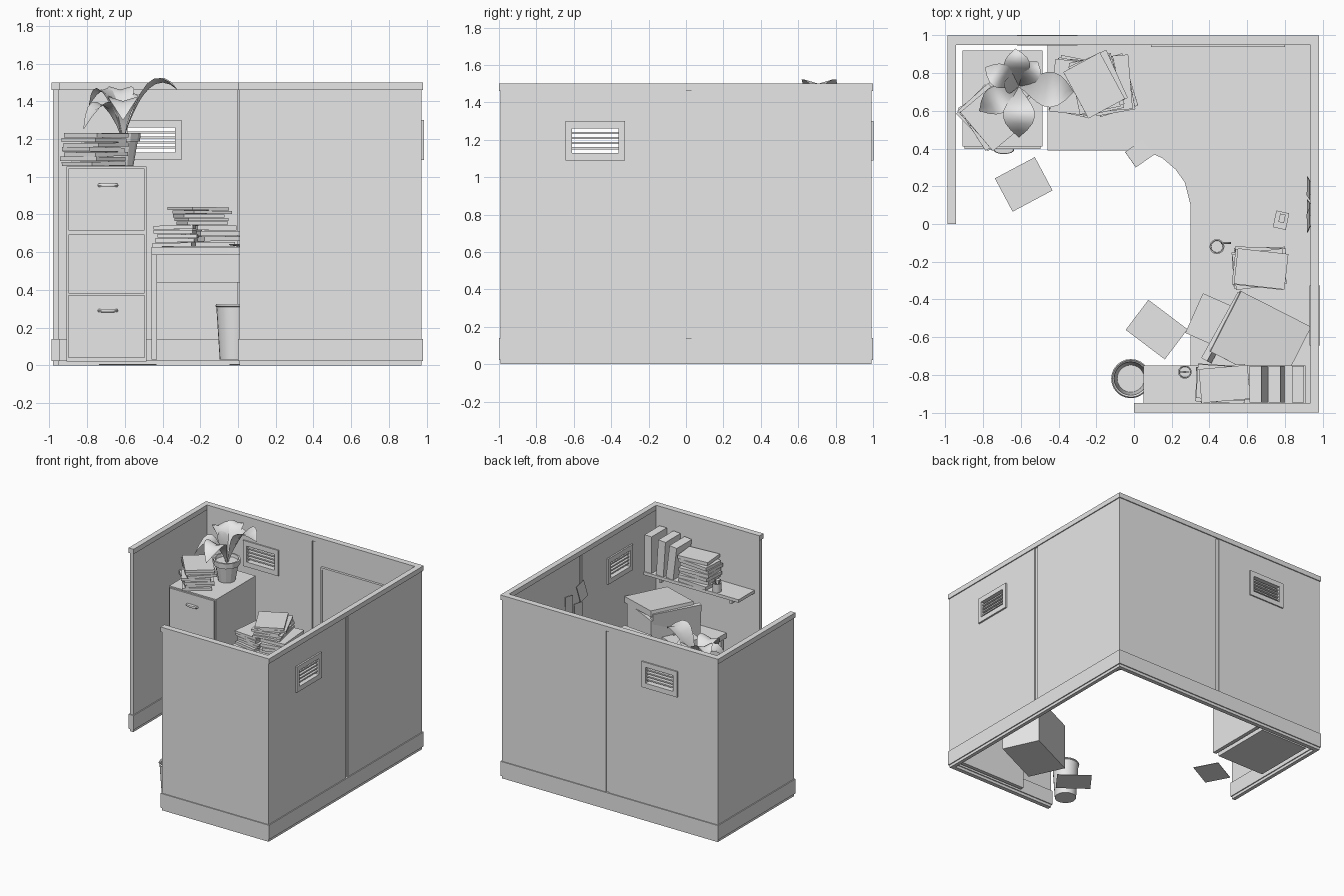
import bpy, bmesh, math, random
from mathutils import Vector, Matrix

random.seed(4)
if "Cube" in bpy.data.objects:
    bpy.data.objects.remove(bpy.data.objects["Cube"])

grey = bpy.data.materials.new("plain grey")
grey.use_nodes = True
grey.diffuse_color = (0.8, 0.8, 0.8, 1)
grey.node_tree.nodes["Principled BSDF"].inputs["Base Color"].default_value = (0.8, 0.8, 0.8, 1)


def finish(name, bm, smooth=False):
    bmesh.ops.recalc_face_normals(bm, faces=bm.faces)
    mesh = bpy.data.meshes.new(name)
    bm.to_mesh(mesh)
    bm.free()
    mesh.materials.append(grey)
    obj = bpy.data.objects.new(name, mesh)
    bpy.context.collection.objects.link(obj)
    if smooth:
        bpy.ops.object.select_all(action='DESELECT')
        obj.select_set(True)
        bpy.context.view_layer.objects.active = obj
        bpy.ops.object.shade_smooth_by_angle(angle=math.radians(40))
    return obj


def block(name, centre, size, turn=0, lean=0, roll=0):
    bm = bmesh.new()
    rot = (Matrix.Rotation(math.radians(turn), 4, 'Z') @ Matrix.Rotation(math.radians(lean), 4, 'Y')
           @ Matrix.Rotation(math.radians(roll), 4, 'X'))
    bmesh.ops.create_cube(bm, size=1, matrix=Matrix.Translation(centre) @ rot @ Matrix.Diagonal((*size, 1)))
    return finish(name, bm)


def span(name, x0, x1, y0, y1, z0, z1):
    return block(name, ((x0 + x1) / 2, (y0 + y1) / 2, (z0 + z1) / 2), (x1 - x0, y1 - y0, z1 - z0))


def lathe(name, profile, centre, steps=20, smooth=True):
    bm = bmesh.new()
    verts = [bm.verts.new((r, 0, z)) for r, z in profile]
    edges = [bm.edges.new(pair) for pair in zip(verts, verts[1:])]
    bmesh.ops.spin(bm, geom=verts + edges, cent=(0, 0, 0), axis=(0, 0, 1), angle=math.tau, steps=steps)
    bmesh.ops.remove_doubles(bm, verts=bm.verts, dist=0.0005)
    bmesh.ops.translate(bm, verts=bm.verts, vec=centre)
    return finish(name, bm, smooth)


def cut(obj, cutter):
    mod = obj.modifiers.new("opening", 'BOOLEAN')
    mod.operation, mod.object, mod.solver = 'DIFFERENCE', cutter, 'EXACT'
    bpy.context.view_layer.objects.active = obj
    bpy.ops.object.modifier_apply(modifier=mod.name)


# Partition walls: footing, skirting, recessed core and top rail
def wall(name, x0, x1, y0, y1, seam=False):
    along_x = x1 - x0 > y1 - y0
    g, s = 0.008, 0.016
    dx, dy = (0, 1) if along_x else (1, 0)
    span(name + "_footing", x0 + g, x1 - g, y0 + g, y1 - g, 0, 0.03)
    span(name + "_skirting", x0, x1, y0, y1, 0.022, 0.14)
    span(name + "_rail", x0, x1, y0, y1, 1.46, 1.5)
    core = span(name + "_core", x0 + s * dx + g * dy, x1 - s * dx - g * dy,
                y0 + s * dy + g * dx, y1 - s * dy - g * dx, 0.1, 1.47)
    cuts = [0, 0.03] if seam else []
    ends = [x0 + g if along_x else y0 + g] + cuts + [x1 - g if along_x else y1 - g]
    panels = [core]
    for i in range(0, len(ends), 2):
        a, b = ends[i], ends[i + 1]
        box = (a, b, y0 + g, y1 - g) if along_x else (x0 + g, x1 - g, a, b)
        panels.append(span(f"{name}_panel_{i // 2}", *box, 0.13, 1.465))
    return panels


back = wall("back_wall", -0.99, 0.98, 0.95, 1.0, True)
side = wall("left_wall", 0.935, 0.98, -1.0, 1.0, True)
wall("right_wall", -0.99, -0.945, 0, 1.0)
wall("front_wall", 0, 0.98, -1.0, -0.95)


# Vents: opening cut through the wall, frame on both faces and slats
def vent(name, panels, centre, along_x):
    def part(label, u, v, w, h, t):
        c = (centre[0] + u, centre[1], centre[2] + v) if along_x else (centre[0], centre[1] + u, centre[2] + v)
        return block(f"{name}_{label}", c, (w, t, h) if along_x else (t, w, h))
    cutter = part("cutter", 0, 0, 0.25, 0.13, 0.3)
    for panel in panels:
        cut(panel, cutter)
    bpy.data.objects.remove(cutter)
    for sgn, label in ((-1, "low"), (1, "high")):
        part("frame_" + label, 0, sgn * 0.085, 0.32, 0.04, 0.055)
        part("frame_side_" + label, sgn * 0.1425, 0, 0.035, 0.13, 0.055)
    for i in range(4):
        part(f"slat_{i}", 0, (i - 1.5) * 0.027, 0.25, 0.011, 0.03)


vent("back_vent", back, (-0.46, 0.975, 1.195), True)
vent("left_vent", side, (0.958, -0.485, 1.195), False)

# L-shaped desk with a curved inner corner
bm = bmesh.new()
outline = [(-0.46, 0.95), (-0.46, 0.39), (-0.05, 0.39), (0.08, 0.38), (0.15, 0.35), (0.22, 0.29),
           (0.27, 0.22), (0.3, 0.1), (0.3, -0.95), (0.935, -0.95), (0.935, 0.95)]
face = bm.faces.new([bm.verts.new((x, y, 0.585)) for x, y in outline])
top = bmesh.ops.extrude_face_region(bm, geom=[face])
bmesh.ops.translate(bm, verts=[v for v in top["geom"] if isinstance(v, bmesh.types.BMVert)], vec=(0, 0, 0.042))
finish("desk_top", bm)
span("desk_end_panel", -0.46, -0.43, 0.41, 0.94, 0.03, 0.585)
span("desk_back_panel", -0.43, 0.93, 0.9, 0.92, 0.44, 0.585)
span("desk_front_panel", 0.32, 0.93, -0.94, -0.91, 0.03, 0.585)

# Filing cabinet
span("cabinet_body", -0.91, -0.485, 0.41, 0.92, 0.02, 1.055)
for i, (low, high) in enumerate(((0.04, 0.372), (0.382, 0.695), (0.715, 1.045))):
    span(f"cabinet_drawer_{i}", -0.9, -0.495, 0.398, 0.412, low, high)
for i, z in enumerate((0.29, 0.955)):
    lathe(f"cabinet_handle_{i}", [(0, -0.01), (0.05, -0.008), (0.055, 0), (0.05, 0.008), (0, 0.01)],
          (0, 0, 0), 16).matrix_world = Matrix.Translation((-0.69, 0.393, z)) @ Matrix.Diagonal((1, 0.4, 1, 1))


# Paper piles, each a run of slightly turned bundles
def pile(name, x, y, z, height, count, w, d, turn=0, spread=9):
    t = height / count
    for i in range(count):
        block(f"{name}_{i}", (x + random.uniform(-.012, .012), y + random.uniform(-.012, .012), z + (i + 0.5) * t),
              (w, d, t * 0.86), turn + random.uniform(-spread, spread), random.uniform(-1, 1))


pile("cabinet_papers", -0.76, 0.57, 1.057, 0.175, 7, 0.22, 0.27, 38)
pile("desk_papers_lower", -0.32, 0.73, 0.628, 0.115, 5, 0.21, 0.28, -12)
pile("desk_papers_lower_side", -0.12, 0.74, 0.628, 0.115, 4, 0.21, 0.29, 8)
pile("desk_papers_upper", -0.2, 0.74, 0.745, 0.095, 5, 0.22, 0.28, 20)
pile("desk_papers_side", 0.67, -0.23, 0.628, 0.16, 7, 0.27, 0.19, 0, 7)
pile("shelf_papers", 0.47, -0.85, 1.04, 0.22, 7, 0.26, 0.18, 0, 5)

# Loose sheets on the floor and one curling over the desk edge
block("floor_sheet_a", (-0.585, 0.21, 0.004), (0.24, 0.2, 0.004), 28)
block("floor_sheet_b", (0.12, -0.56, 0.004), (0.26, 0.2, 0.004), -37)
block("curled_sheet", (0.03, 0.375, 0.632), (0.12, 0.1, 0.005), 35, 8)

# Plant in a faceted pot
lathe("plant_pot", [(0, 0), (0.065, 0), (0.088, 0.13), (0.1, 0.13), (0.104, 0.175), (0.09, 0.175),
                    (0.086, 0.15), (0, 0.15)], (-0.62, 0.74, 1.057), 12, False)


def leaf(name, dx, dy, peak, tip, width):
    base = Vector((-0.61, 0.73, 1.19))
    mid = base + Vector((dx * 0.45, dy * 0.45, peak))
    end = Vector((base.x + dx, base.y + dy, tip))
    across = Vector((-dy, dx, 0)).normalized()
    bm = bmesh.new()
    rows = []
    for i in range(9):
        t = i / 8
        p = base * (1 - t) ** 2 + mid * 2 * t * (1 - t) + end * t * t
        w = width * (0.06 + 0.94 * math.sin(math.pi * t ** 1.3)) / 2 * (1 if i < 8 else 0.3)
        rows.append([bm.verts.new(p + across * w * k + Vector((0, 0, abs(k) * w * 0.3))) for k in (-1, 0, 1)])
    for a, b in zip(rows, rows[1:]):
        for k in (0, 1):
            bm.faces.new((a[k], a[k + 1], b[k + 1], b[k]))
    finish(name, bm, True)


for i, spec in enumerate(((0.29, -0.03, 0.42, 1.46, 0.19), (0.0, -0.27, 0.36, 1.3, 0.17),
                          (-0.21, -0.13, 0.34, 1.25, 0.15), (-0.18, 0.1, 0.4, 1.38, 0.13),
                          (-0.02, 0.2, 0.35, 1.44, 0.14), (0.1, 0.13, 0.3, 1.42, 0.13),
                          (-0.08, 0.02, 0.2, 1.43, 0.1))):
    leaf(f"plant_leaf_{i}", *spec)

# Waste bin
lathe("waste_bin", [(0, 0.03), (0.08, 0.03), (0.098, 0.31), (0.104, 0.315), (0.098, 0.325),
                    (0.088, 0.315), (0.072, 0.045), (0, 0.045)], (-0.017, -0.82, 0), 24)

# Shelf on the front wall with binders and a pen cup
span("shelf", 0.05, 0.91, -0.955, -0.75, 1.015, 1.04)
for i, x in enumerate((0.16, 0.8)):
    span(f"shelf_bracket_{i}", x, x + 0.02, -0.955, -0.82, 0.95, 1.015)
for i, (x, h, lean) in enumerate(((0.66, 0.27, -7), (0.755, 0.29, -4), (0.87, 0.3, 0))):
    block(f"binder_{i}", (x, -0.85, 1.043 + h / 2), (0.065, 0.195, h), 0, lean)
cup = [(0, 0), (0.033, 0), (0.036, 0.07), (0.03, 0.07), (0.028, 0.008), (0, 0.008)]
lathe("pen_cup", cup, (0.27, -0.785, 1.04), 14)
for i, lean in enumerate((-12, 10)):
    block(f"pen_{i}", (0.27 + lean * 0.001, -0.785, 1.09), (0.007, 0.007, 0.09), 0, lean)

# Mug with a ring handle
lathe("mug", [(r * 1.1, z * 1.2) for r, z in cup], (0.44, -0.12, 0.627), 16)
ring = [(0.022 + 0.006 * math.cos(a * math.tau / 6), 0.006 * math.sin(a * math.tau / 6)) for a in range(7)]
handle = lathe("mug_handle", ring, (0, 0, 0), 14)
handle.matrix_world = Matrix.Translation((0.488, -0.1, 0.67)) @ Matrix.Rotation(math.pi / 2, 4, 'X')

# Desktop monitor turned into the corner, with bezel, lid and vent strips
block("monitor_base", (0.65, -0.6, 0.645), (0.3, 0.3, 0.035), -27)
block("monitor_body", (0.65, -0.6, 0.77), (0.38, 0.36, 0.22), -27)
block("monitor_bezel", (0.48, -0.55, 0.79), (0.035, 0.4, 0.29), -29, -5)
block("monitor_lid", (0.67, -0.61, 0.91), (0.42, 0.36, 0.05), -27, 7)
for i in range(8):
    block(f"monitor_vent_{i}", (0.58 + i * 0.03, -0.55 - i * 0.016, 0.94 - i * 0.004), (0.018, 0.006, 0.008), -27, 7)
block("desk_unit", (0.415, -0.515, 0.68), (0.21, 0.23, 0.1), -24)
block("desk_unit_button", (0.47, -0.54, 0.733), (0.035, 0.06, 0.008), -24)

# Computer case below the desk
block("computer_case", (0.57, -0.49, 0.19), (0.46, 0.3, 0.37), 25)

# Small tape holder and notes pinned to the side wall
block("tape_holder", (0.78, 0.02, 0.645), (0.07, 0.09, 0.035), -12)
block("tape_roll", (0.785, 0.03, 0.68), (0.03, 0.045, 0.035), -12)
for i, (y, z, tilt) in enumerate(((0.19, 1.12, 10), (0.02, 1.17, -14), (0.07, 1.02, 8))):
    block(f"wall_note_{i}", (0.926, y, z), (0.004, 0.1, 0.14), 0, 6, tilt)

# Board on the back wall
span("notice_board", 0.09, 0.8, 0.945, 0.96, 0.78, 1.27)
for i, z in enumerate((0.78, 1.255)):
    span(f"board_rail_{i}", 0.09, 0.8, 0.938, 0.96, z, z + 0.015)
for i, x in enumerate((0.09, 0.785)):
    span(f"board_stile_{i}", x, x + 0.015, 0.938, 0.96, 0.78, 1.27)
